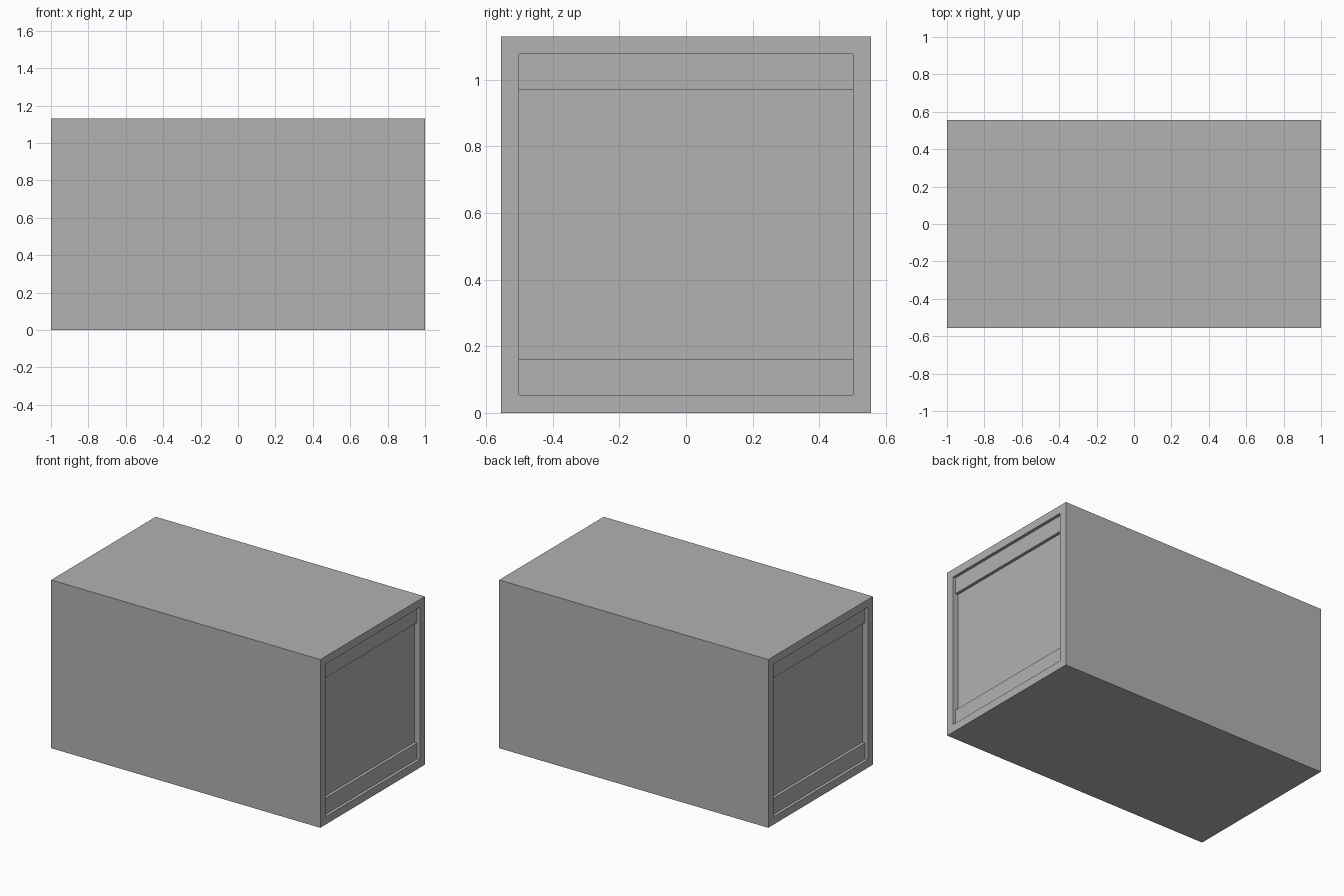
import bpy

old = bpy.data.objects.get("Cube")
if old:
    bpy.data.objects.remove(old, do_unlink=True)

LENGTH, DEPTH, HEIGHT = 2.0, 1.11, 1.13
RIM = 0.053           # border around each end opening
RAIL = 0.108          # height of the end rails
STEP = 0.02           # set-back of the rails, and again of the panel

grey = bpy.data.materials.new("plain grey")
grey.use_nodes = True
colour = (0.445, 0.445, 0.445, 1)
grey.diffuse_color = colour
grey.node_tree.nodes["Principled BSDF"].inputs["Base Color"].default_value = colour


def box(name, size, centre):
    bpy.ops.mesh.primitive_cube_add(size=1, location=centre)
    obj = bpy.context.object
    obj.name = name
    obj.scale = size
    bpy.ops.object.transform_apply(location=False, rotation=False, scale=True)
    obj.data.materials.append(grey)
    return obj


# Solid body
body = box("body", (LENGTH, DEPTH, HEIGHT), (0, 0, HEIGHT / 2))

# Shallow rectangular recess in both ends
open_y, open_z = DEPTH - 2 * RIM, HEIGHT - 2 * RIM
for side, label in ((-1, "right"), (1, "left")):
    cutter = box(label + "_recess_cutter", (4 * STEP, open_y, open_z),
                 (side * LENGTH / 2, 0, HEIGHT / 2))
    recess = body.modifiers.new(label + " recess", "BOOLEAN")
    recess.operation = "DIFFERENCE"
    recess.solver = "EXACT"
    recess.object = cutter
    cutter.hide_render = True
    cutter.hide_set(True)

    # Rails along the top and bottom of the recess
    rail_x = side * (LENGTH / 2 - 1.5 * STEP)
    for level, z in (("bottom", RIM + RAIL / 2), ("top", HEIGHT - RIM - RAIL / 2)):
        box(f"{label}_{level}_rail", (STEP, open_y, RAIL), (rail_x, 0, z))
